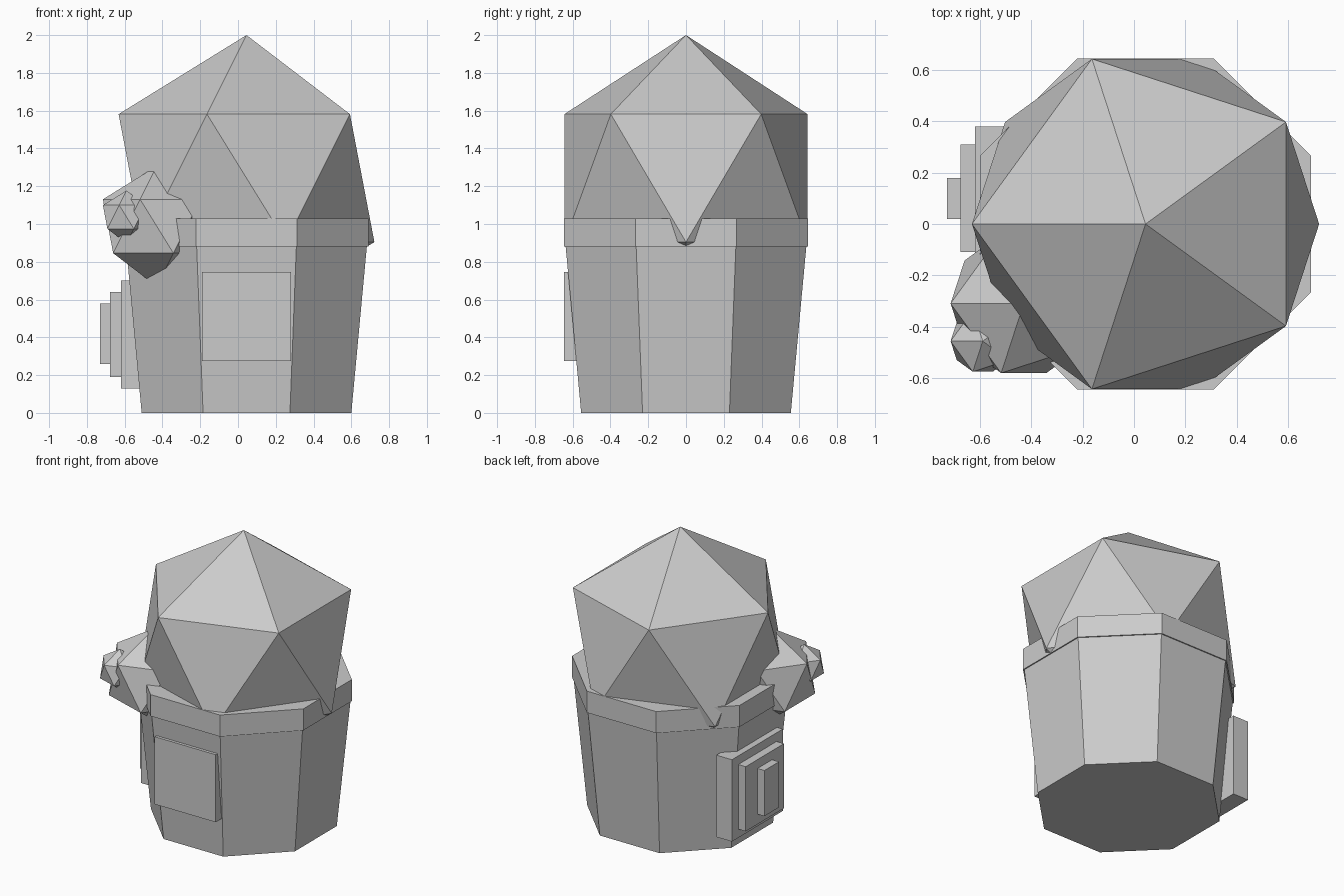
import bpy, math
from mathutils import Matrix

if "Cube" in bpy.data.objects:
    bpy.data.objects.remove(bpy.data.objects["Cube"])

CX = 0.045  # axis of pot and main ball

grey = bpy.data.materials.new("plain grey")
grey.diffuse_color = (0.6, 0.6, 0.6, 1)
grey.use_nodes = True
grey.node_tree.nodes["Principled BSDF"].inputs["Base Color"].default_value = grey.diffuse_color


def finish(name):
    ob = bpy.context.object
    ob.name = name
    ob.data.materials.append(grey)
    return ob


def octagon(name, a0, a1, z0, z1):
    """Eight-sided frustum given by its flat-to-centre distances."""
    k = 1 / math.cos(math.pi / 8)
    bpy.ops.mesh.primitive_cone_add(vertices=8, radius1=a0 * k, radius2=a1 * k,
                                    depth=z1 - z0, location=(CX, 0, (z0 + z1) / 2))
    ob = finish(name)
    ob.data.transform(Matrix.Rotation(math.pi / 8, 4, 'Z'))


def ball(name, centre, r):
    """Twenty-sided ball with an upper corner pointing to -x."""
    bpy.ops.mesh.primitive_ico_sphere_add(subdivisions=1, radius=r, location=centre)
    ob = finish(name)
    ob.data.transform(Matrix.Rotation(math.pi, 4, 'Z'))


def box(name, x0, x1, y0, y1, z0, z1):
    bpy.ops.mesh.primitive_cube_add(
        size=1, location=((x0 + x1) / 2, (y0 + y1) / 2, (z0 + z1) / 2))
    ob = finish(name)
    ob.data.transform(Matrix.Diagonal((x1 - x0, y1 - y0, z1 - z0, 1)))


# Tapered pot and its rim
octagon("pot", 0.555, 0.637, 0, 0.88)
octagon("rim", 0.645, 0.645, 0.88, 1.03)

# Plant body with two offshoots
ball("plant_body", (CX, 0, 1.243), 0.757)
ball("offshoot", (-0.43, -0.31, 0.988), 0.319)
ball("offshoot_bud", (-0.59, -0.457, 1.037), 0.14)

# Front panel
box("front_panel", -0.19, 0.28, -0.645, -0.52, 0.275, 0.745)

# Stepped panel on the left side
for name, x, hy, z0, z1 in (("side_panel_large", -0.62, 0.28, 0.13, 0.70),
                            ("side_panel_middle", -0.677, 0.21, 0.19, 0.64),
                            ("side_panel_small", -0.73, 0.08, 0.26, 0.578)):
    box(name, x, x + 0.12, 0.1 - hy, 0.1 + hy, z0, z1)
